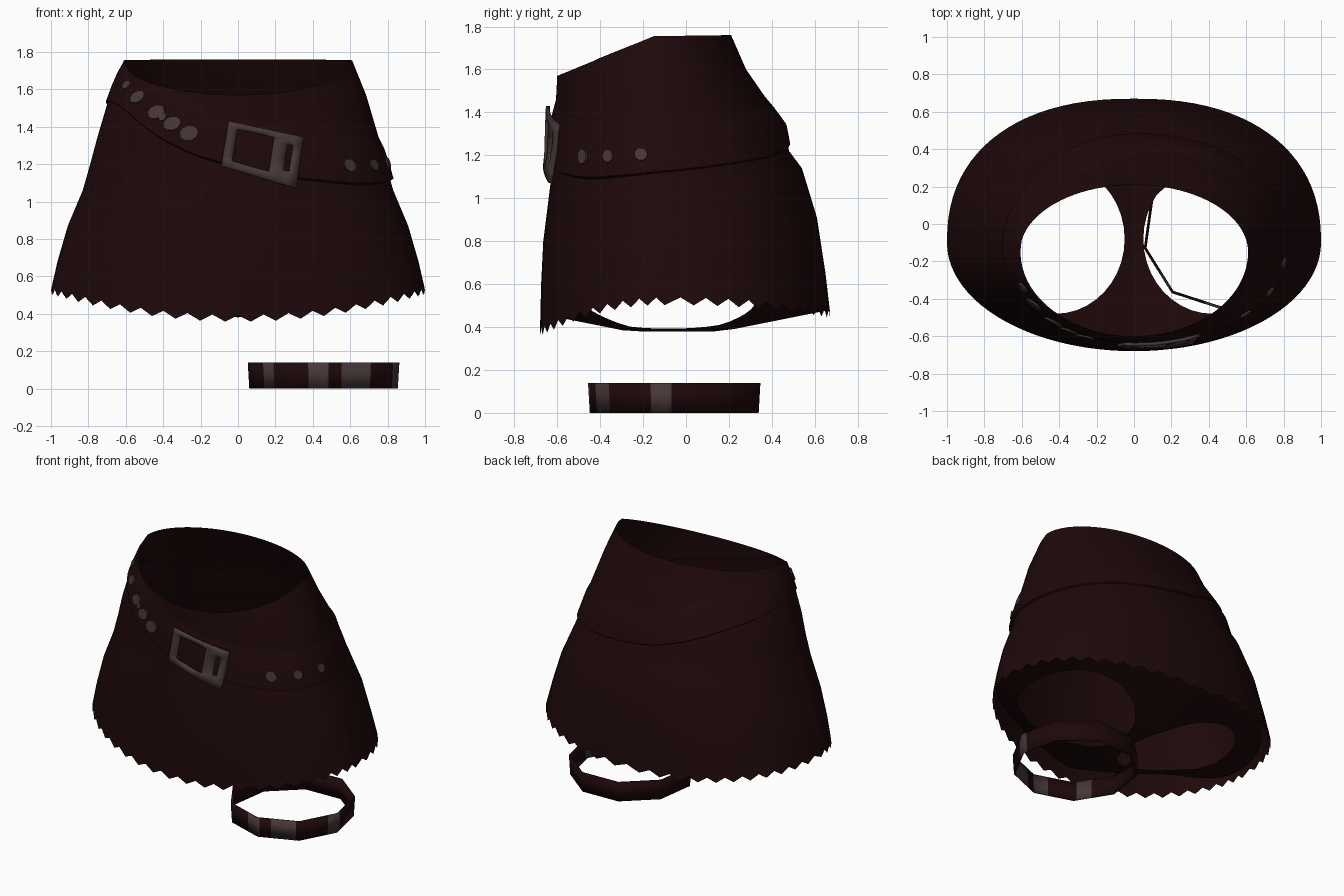
import bpy
import bmesh
from math import sin, cos, radians, degrees, acos, atan2, pi
from mathutils import Vector

if "Cube" in bpy.data.objects:
    bpy.data.objects.remove(bpy.data.objects["Cube"])


def material(name, colour):
    m = bpy.data.materials.new(name)
    m.use_nodes = True
    m.diffuse_color = (*colour, 1)
    m.node_tree.nodes["Principled BSDF"].inputs["Base Color"].default_value = (*colour, 1)
    return m


CLOTH = material("dark maroon", (0.013, 0.0026, 0.003))
METAL = material("dull grey metal", (0.062, 0.039, 0.039))


def build(name, verts, faces, mats, smooth=40, thickness=0, indices=None):
    bm = bmesh.new()
    vs = [bm.verts.new(v) for v in verts]
    for i, f in enumerate(faces):
        face = bm.faces.new([vs[k] for k in f])
        face.material_index = indices[i] if indices else 0
    for v in [v for v in bm.verts if not v.link_faces]:
        bm.verts.remove(v)
    bmesh.ops.recalc_face_normals(bm, faces=bm.faces)
    me = bpy.data.meshes.new(name)
    bm.to_mesh(me)
    bm.free()
    for m in mats:
        me.materials.append(m)
    ob = bpy.data.objects.new(name, me)
    bpy.context.collection.objects.link(ob)
    bpy.ops.object.select_all(action="DESELECT")
    ob.select_set(True)
    bpy.context.view_layer.objects.active = ob
    if smooth:
        bpy.ops.object.shade_smooth_by_angle(angle=radians(smooth))
    if thickness:
        mod = ob.modifiers.new("thickness", "SOLIDIFY")
        mod.thickness = thickness
        mod.offset = 0
    return ob


def strip_faces(cols, rows, closed=True):
    return [(c * rows + r, (c + 1) % cols * rows + r,
             (c + 1) % cols * rows + r + 1, c * rows + r + 1)
            for c in range(cols if closed else cols - 1) for r in range(rows - 1)]


# Skirt rings: half width, front y, back y, z at front, side and back
RINGS = [(.61, -.60, .21, 1.57, 1.755, 1.76), (.685, -.605, .28, 1.47, 1.57, 1.60),
         (.75, -.61, .46, 1.36, 1.35, 1.34), (.79, -.615, .48, 1.20, 1.20, 1.22),
         (.83, -.63, .54, 1.08, 1.06, 1.14), (.91, -.665, .61, .80, .87, .91),
         (.965, -.675, .65, .60, .68, .65), (1.0, -.68, .67, .375, .52, .46)]


def column(t):
    """Points down the skirt at angle t (degrees, 0 is +x, 90 is the back)."""
    c, s = cos(radians(t)), sin(radians(t))
    pts = []
    for i, (rx, yf, yb, zf, zs, zb) in enumerate(RINGS):
        v = i / (len(RINGS) - 1)
        cy = -.15 + .05 * v
        ry, zend = (yb - cy, zb) if s > 0 else (cy - yf, zf)
        p = 2 / (2 + .3 * v) if s > 0 else 1
        x = rx * abs(c) ** p * (1 if c > 0 else -1)
        y = cy + ry * abs(s) ** p * (1 if s > 0 else -1)
        pts.append(Vector((x, y, zs + (zend - zs) * abs(s) ** (1 + v))))
    return pts


def on_skirt(t, z, off=0):
    """Point on the skirt at angle t and height z, pushed outward by off."""
    pts = column(t)
    z = min(z, pts[0].z)
    for a, b in zip(pts, pts[1:]):
        if z >= b.z:
            break
    p = a.lerp(b, (a.z - z) / (a.z - b.z))
    return p + Vector((cos(radians(t)), sin(radians(t)) * 1.2, 0)).normalized() * off


def front_point(x, z, off):
    """Point on the front of the skirt at the given x and z."""
    t = 270
    for _ in range(5):
        width = on_skirt(t, z, off).x / cos(radians(t)) if abs(x) > .01 and t != 270 else .78
        t = 360 - degrees(acos(max(-1, min(1, x / width))))
    return on_skirt(t, z, off)


# Skirt with a zigzag hem
TEETH = 46
verts = []
for i in range(TEETH * 2):
    pts = column(i * 180 / TEETH)
    pts[-1].z += .018 if i % 2 else -.018
    verts += pts
build("skirt", verts, strip_faces(TEETH * 2, len(RINGS)), [CLOTH])

# Slanted belt: angle and centre height
BELT = [(0, 1.21), (45, 1.27), (90, 1.34), (135, 1.52), (180, 1.63), (204, 1.625),
        (217, 1.56), (232, 1.48), (249, 1.37), (280, 1.25), (320, 1.19), (360, 1.21)]


def belt_z(t):
    t %= 360
    for (a, za), (b, zb) in zip(BELT, BELT[1:]):
        if t <= b:
            return za + (zb - za) * (t - a) / (b - a)


def belt_half(t):
    return .095 + .02 * max(0, -sin(radians(t)))


def belt_off(t):
    """Thickness of the belt, greatest at the front left."""
    return .011 + .015 * max(0, cos(radians(t - 305)))


# The top edge blends into the skirt, the bottom edge is a clear step
verts = []
N = 72
for i in range(N):
    t = i * 360 / N
    z = sum(belt_z(t + d) for d in (-8, 0, 8)) / 3
    h, off = belt_half(t), belt_off(t)
    verts += [on_skirt(t, z + h * 1.5, -.003), on_skirt(t, z + h * .8, off * .7),
              on_skirt(t, z, off), on_skirt(t, z - h * .9, off), on_skirt(t, z - h, -.004)]
build("belt", verts, strip_faces(N, 5), [CLOTH], 50)


# Round belt studs
def stud(name, t, radius, stretch=1):
    z, off = belt_z(t), belt_off(t) + .004
    mid = on_skirt(t, z, off)
    along = (on_skirt(t + 3, z, off) - on_skirt(t - 3, z, off)).normalized() * stretch
    up = (on_skirt(t, z + .04, off) - on_skirt(t, z - .04, off)).normalized()
    ring = [mid + (along * cos(k * pi / 5) + up * sin(k * pi / 5)) * radius for k in range(10)]
    build(name, ring, [tuple(range(10))], [METAL], 0, .009)


for i, (t, radius) in enumerate(((204, .025), (217, .037), (232, .04), (241.5, .04), (250, .042))):
    stud(f"right_belt_stud_{i + 1}", t, radius, 1.25)
stud("right_belt_stud_small", 236, .022)
for i, (t, radius) in enumerate(((317, .036), (333, .031), (351, .031))):
    stud(f"left_belt_stud_{i + 1}", t, radius)

# Buckle frame with a large opening and a narrow slot
US = (0, .13, .3, .46, .62, .8, .88, 1)
VS = (0, .17, .28, .55, .8, .87, 1)
corners = [Vector(p) for p in ((-.09, 1.19), (.31, 1.07), (-.05, 1.43), (.35, 1.345))]
verts = []
for u in US:
    for v in VS:
        q = corners[0].lerp(corners[1], u).lerp(corners[2].lerp(corners[3], u), v)
        verts.append(front_point(q.x, q.y, .037))
rows = len(VS)
faces = []
for f in strip_faces(len(US), rows, False):
    c, r = divmod(f[0], rows)
    opening = 1 <= c <= 3 and 1 <= r <= 4
    slot = c == 5 and 2 <= r <= 3
    if not (opening or slot):
        faces.append(f)
build("buckle", verts, faces, [METAL], 40, .018)


# Inner briefs closing the underside, with two leg openings
def briefs_z(x, y):
    return .38 + .17 * min(1, abs(x) / .7) + .2 * max(0, abs(y + .05) - .22)


def inside(x, y):
    ry = .75 if y > -.1 else .56
    return x >= 0 and (x / .975) ** 2 + ((y + .1) / ry) ** 2 < 1


LEG_X, LEG_Y = .42, -.08
rays = sorted([i * pi / 20 for i in range(40)]
              + [atan2(y - LEG_Y, -LEG_X) % (2 * pi) for y in (.65, -.66)])
for side, sign in (("left", 1), ("right", -1)):
    verts = []
    for ray in rays:
        c, s = cos(ray), sin(ray)
        lo, hi = 0, 2
        for _ in range(24):
            mid = (lo + hi) / 2
            if inside(LEG_X + c * mid, LEG_Y + s * mid):
                lo = mid
            else:
                hi = mid
        for x, y in ((LEG_X + .37 * c, LEG_Y + .4 * s), (LEG_X + c * lo, LEG_Y + s * lo)):
            verts.append((x * sign, y, briefs_z(x, y)))
    build(f"briefs_{side}", verts, strip_faces(len(rays), 2), [CLOTH], 40)

# Faceted leg band with metal stripes
STRIPES = [(214, 229), (258, 274), (285, 309), (342, 357)]
STEP, TURN = 40, 32


def band_point(t, z):
    k = (t - TURN) // STEP
    a, b = (Vector((cos(radians(j * STEP + TURN)), sin(radians(j * STEP + TURN)), 0))
            for j in (k, k + 1))
    p = a.lerp(b, (t - TURN) / STEP - k) * (.40 + .06 * z)
    return Vector((.455 + p.x, -.045 + p.y, z))


angles = sorted(set(range(TURN, 360, STEP)) | {a for s in STRIPES for a in s})
verts, faces, indices = [], [], []
for t in angles:
    verts += [band_point(t, 0), band_point(t, .14)]
for i, f in enumerate(strip_faces(len(angles), 2)):
    end = angles[i + 1] if i + 1 < len(angles) else angles[0] + 360
    middle = (angles[i] + end) / 2
    faces.append(f)
    indices.append(int(any(a < middle < b for a, b in STRIPES)))
build("leg_band", verts, faces, [CLOTH, METAL], 30, .007, indices)
